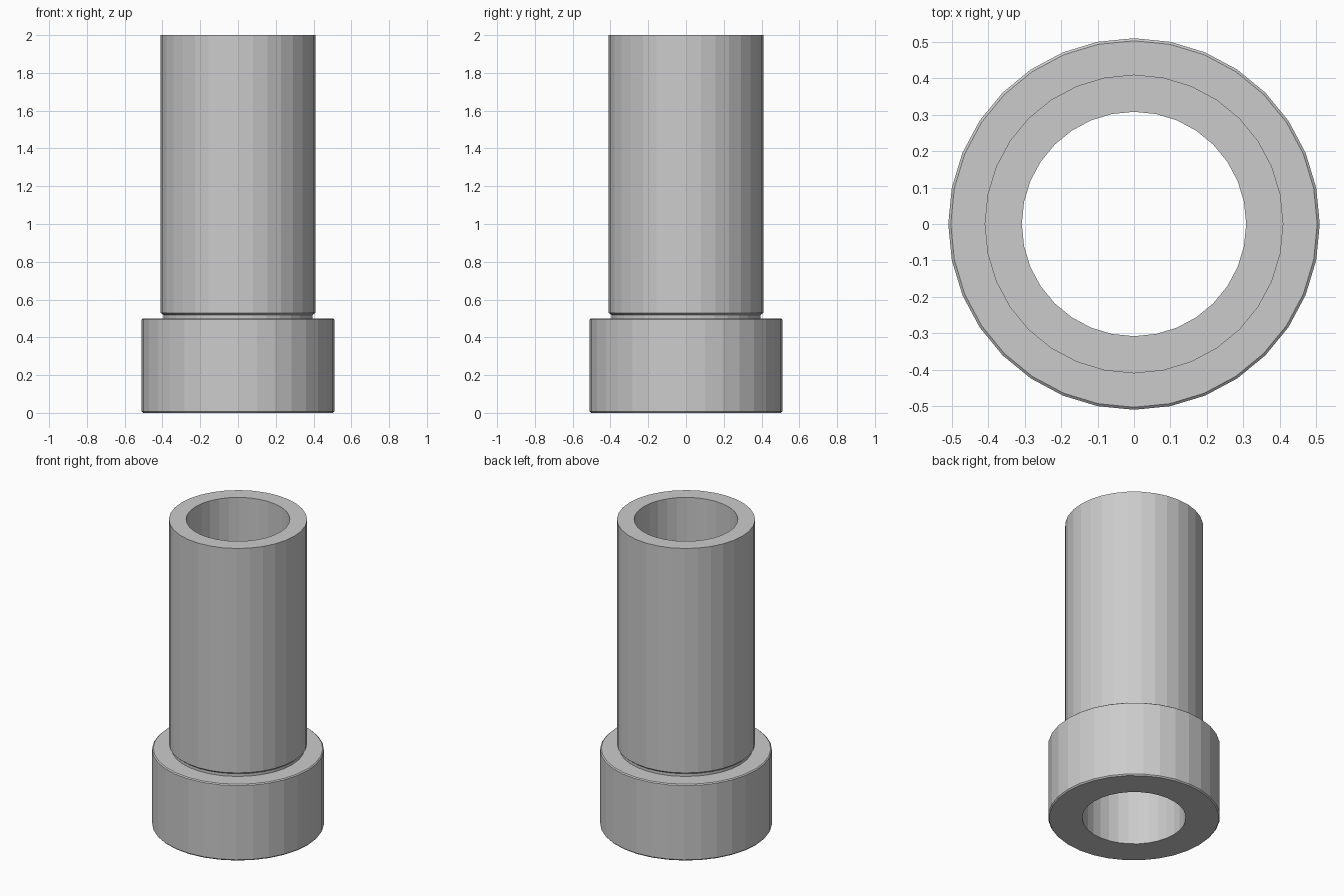
import bpy, bmesh
from math import cos, sin, tau

if "Cube" in bpy.data.objects:
    bpy.data.objects.remove(bpy.data.objects["Cube"])

SEGMENTS = 32


def lathe(name, profile):
    """Revolve a closed (radius, height) profile around z."""
    bm = bmesh.new()
    rings = [[bm.verts.new((r * cos(tau * i / SEGMENTS), r * sin(tau * i / SEGMENTS), z))
              for i in range(SEGMENTS)] for r, z in profile]
    for k, ring in enumerate(rings):
        above = rings[(k + 1) % len(rings)]
        for i in range(SEGMENTS):
            j = (i + 1) % SEGMENTS
            bm.faces.new((ring[i], ring[j], above[j], above[i]))
    bmesh.ops.recalc_face_normals(bm, faces=bm.faces)
    mesh = bpy.data.meshes.new(name)
    bm.to_mesh(mesh)
    bm.free()
    obj = bpy.data.objects.new(name, mesh)
    bpy.context.collection.objects.link(obj)
    return obj


# Hollow bushing: wide collar, shallow relief groove, long tube, through bore
lathe("flanged_bushing", [
    (0.308, 0.0), (0.503, 0.0), (0.51, 0.008),    # underside of collar
    (0.51, 0.494), (0.503, 0.50),                 # collar side and rim
    (0.395, 0.50), (0.395, 0.518), (0.41, 0.53),  # relief groove
    (0.41, 2.0), (0.308, 2.0),                    # tube and top rim
])
